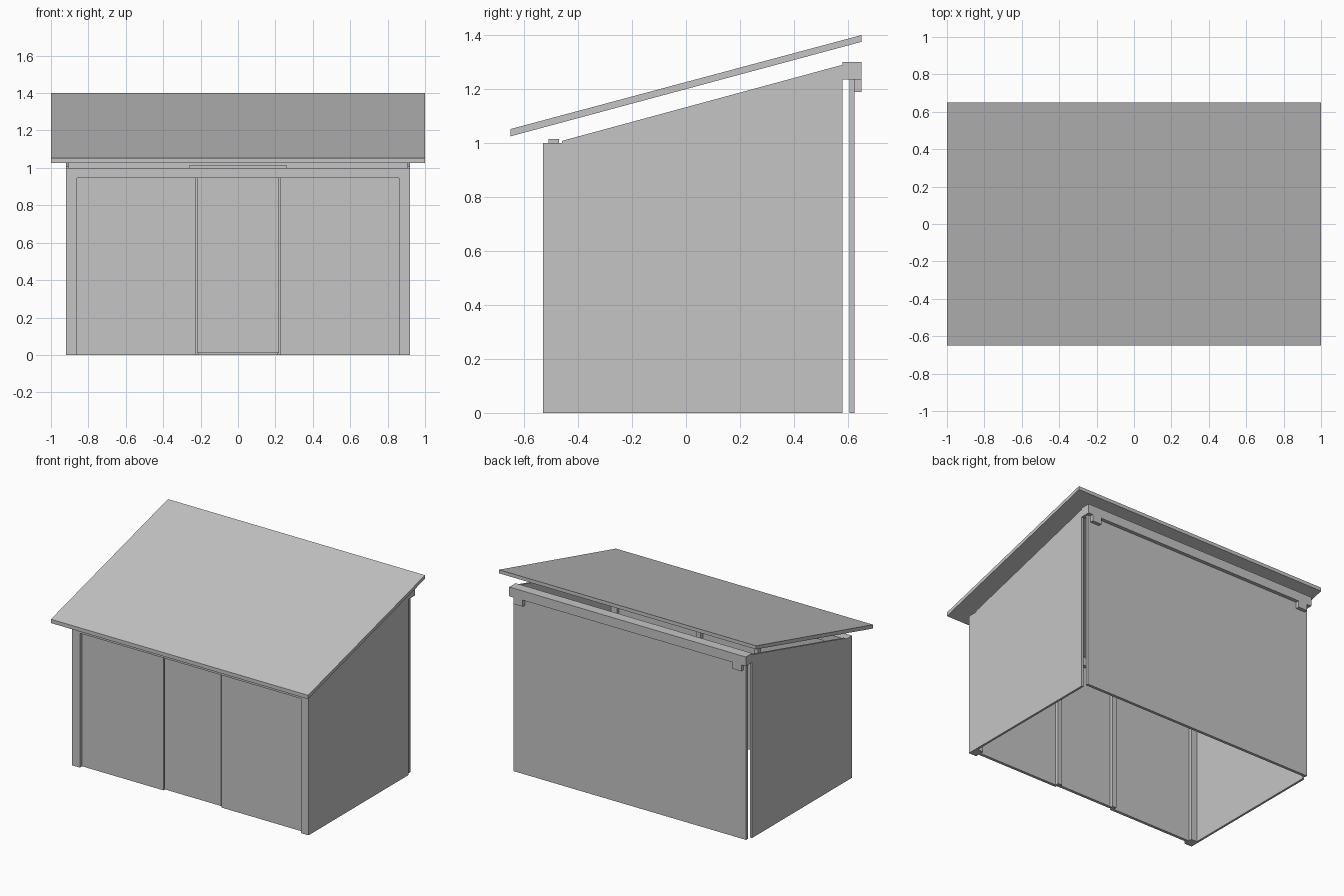
import bpy

old = bpy.data.objects.get("Cube")
if old:
    bpy.data.objects.remove(old, do_unlink=True)

grey = bpy.data.materials.new("plain_grey")
grey.use_nodes = True
grey.diffuse_color = (0.56, 0.56, 0.56, 1)
grey.node_tree.nodes["Principled BSDF"].inputs["Base Color"].default_value = grey.diffuse_color


def extrude(name, points, low, high, axis):
    """Prism from a 2D outline: (y, z) along x, or (x, z) along y."""
    def place(p, d):
        return (d, p[0], p[1]) if axis == "x" else (p[0], d, p[1])
    n = len(points)
    verts = [place(p, d) for d in (low, high) for p in points]
    faces = [list(range(n))[::-1], list(range(n, 2 * n))]
    faces += [[i, (i + 1) % n, (i + 1) % n + n, i + n] for i in range(n)]
    if axis == "y":
        faces = [f[::-1] for f in faces]
    mesh = bpy.data.meshes.new(name)
    mesh.from_pydata(verts, [], faces)
    mesh.materials.append(grey)
    obj = bpy.data.objects.new(name, mesh)
    bpy.context.scene.collection.objects.link(obj)
    return obj


def box(name, x, y, z):
    return extrude(name, [(y[0], z[0]), (y[1], z[0]), (y[1], z[1]), (y[0], z[1])], *x, "x")


def mirrored(obj):
    """Repeat a part on the other side of the model."""
    bpy.context.view_layer.objects.active = obj
    obj.modifiers.new("mirror", "MIRROR").use_mirror_merge = False
    return obj


FRONT, WALL_BACK, SIDE = -0.53, 0.58, 0.92

# Sloping roof slab, held clear of the walls
extrude("roof", [(-0.65, 1.025), (0.65, 1.375), (0.65, 1.4), (-0.65, 1.052)], -1, 1, "x")

# Side walls with raked tops
mirrored(extrude("side_wall", [(FRONT, 0), (WALL_BACK, 0), (WALL_BACK, 1.29),
                               (-0.46, 1.008), (-0.46, 1), (FRONT, 1)],
                 SIDE - 0.015, SIDE, "x"))

# Front portal frame: two corner posts joined by a header
extrude("front_frame", [(-0.905, 0), (-0.86, 0), (-0.86, 0.945), (0.86, 0.945),
                        (0.86, 0), (0.905, 0), (0.905, 1), (-0.905, 1)],
        FRONT, -0.46, "y")
box("header_cap", (-0.26, 0.26), (-0.51, -0.47), (1, 1.015))

# Recessed front panels, centre door and the stiles behind the joints
mirrored(box("front_panel", (0.226, 0.86), (-0.505, -0.485), (0, 0.945)))
box("door", (-0.22, 0.22), (-0.505, -0.485), (0.01, 0.945))
mirrored(box("door_stile", (0.208, 0.24), (-0.485, -0.46), (0, 0.945)))

# Back panel hanging under the rear beam
box("back_panel", (-0.905, 0.905), (0.605, 0.625), (0, 1.235))
box("rear_beam", (-SIDE, SIDE), (WALL_BACK, 0.65), (1.235, 1.3))
mirrored(box("beam_bracket", (0.815, 0.885), (0.625, 0.65), (1.19, 1.235)))
